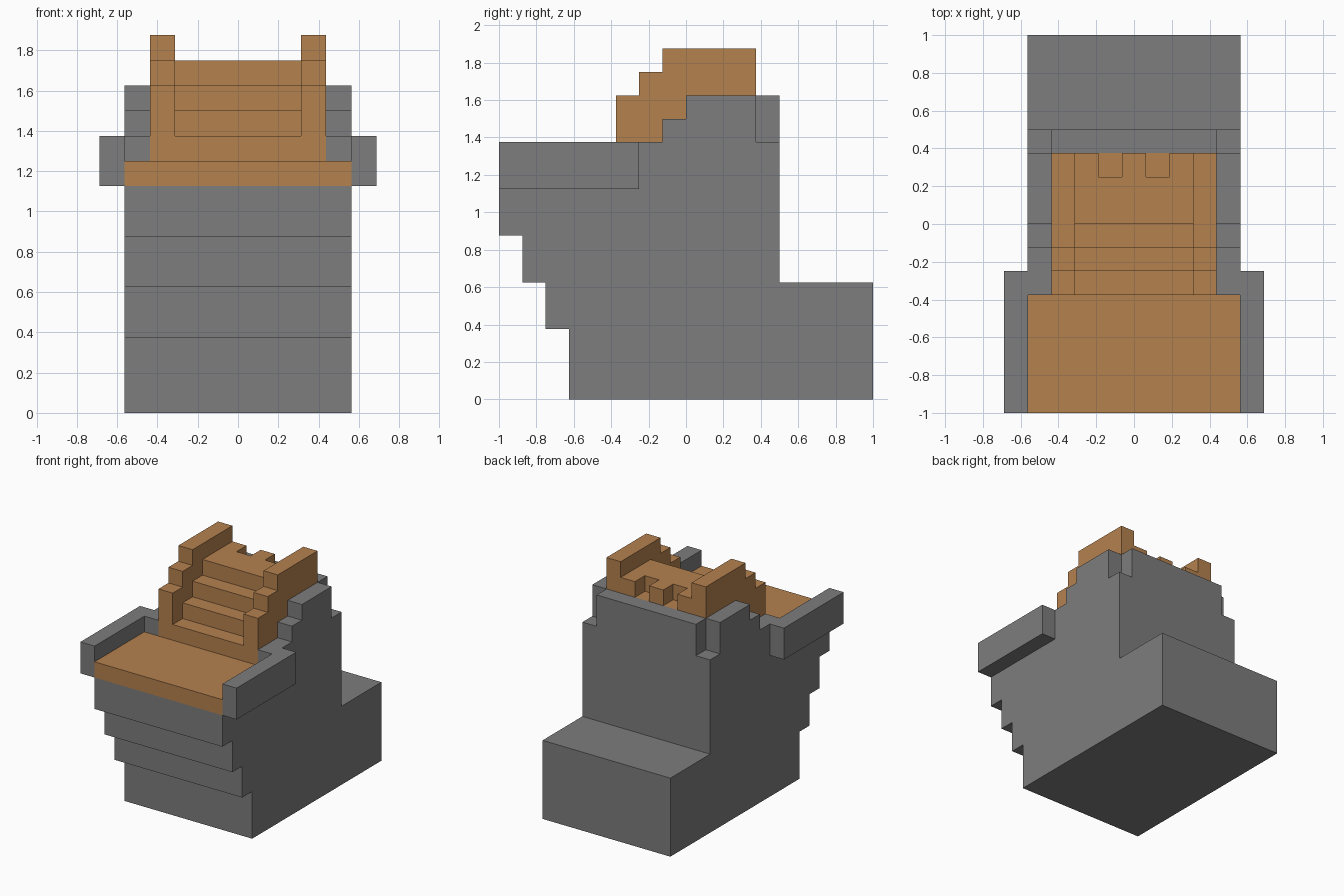
import bpy, bmesh

if "Cube" in bpy.data.objects:
    bpy.data.objects.remove(bpy.data.objects["Cube"])

U = 0.125  # one block


def material(name, rgb):
    m = bpy.data.materials.new(name)
    m.diffuse_color = (*rgb, 1)
    m.use_nodes = True
    m.node_tree.nodes["Principled BSDF"].inputs["Base Color"].default_value = m.diffuse_color
    return m


GREY = material("grey stone", (0.205, 0.205, 0.205))
WOOD = material("orange brown wood", (0.462, 0.220, 0.078))


def prism(name, x0, x1, profile, mat):
    """Extrude a (y, z) profile, given in blocks, from x0 to x1."""
    bm = bmesh.new()
    face = bm.faces.new([bm.verts.new((x0 * U, y * U, z * U)) for y, z in profile])
    ext = bmesh.ops.extrude_face_region(bm, geom=[face])["geom"]
    verts = [g for g in ext if isinstance(g, bmesh.types.BMVert)]
    bmesh.ops.translate(bm, verts=verts, vec=((x1 - x0) * U, 0, 0))
    bmesh.ops.recalc_face_normals(bm, faces=bm.faces)
    me = bpy.data.meshes.new(name)
    bm.to_mesh(me)
    bm.free()
    me.materials.append(mat)
    ob = bpy.data.objects.new(name, me)
    bpy.context.collection.objects.link(ob)
    return ob


def box(name, x0, x1, y0, y1, z0, z1, mat):
    return prism(name, x0, x1, [(y0, z0), (y1, z0), (y1, z1), (y0, z1)], mat)


# Main body: stepped front overhang and low rear block
prism("body", -4.5, 4.5, [
    (-5, 0), (8, 0), (8, 5), (4, 5), (4, 10), (-3, 10), (-3, 9), (-8, 9),
    (-8, 7), (-7, 7), (-7, 5), (-6, 5), (-6, 3), (-5, 3)], GREY)

# Flat front plate and the rear ledge
box("front_plate", -4.5, 4.5, -8, -3, 9, 10, WOOD)
box("back_ledge", -3.5, 3.5, 3, 4, 10, 13, GREY)

# Central staircase
prism("stairs", -2.5, 2.5, [
    (-3, 10), (2, 10), (2, 14), (0, 14), (0, 13), (-1, 13), (-1, 12),
    (-2, 12), (-2, 11), (-3, 11)], WOOD)

# Notched rear edge of the top step
box("rear_step", -2.5, 2.5, 2, 3, 10, 13, WOOD)
for x0, x1 in ((-2.5, -1.5), (-0.5, 0.5), (1.5, 2.5)):
    box("rear_tooth", x0, x1, 2, 3, 13, 14, WOOD)

# Mirrored side parts
for s, side in ((-1, "left"), (1, "right")):
    prism(side + "_inner_wall", s * 2.5, s * 3.5, [
        (-3, 10), (3, 10), (3, 15), (-1, 15), (-1, 14), (-2, 14), (-2, 13),
        (-3, 13)], WOOD)
    prism(side + "_outer_wall", s * 3.5, s * 4.5, [
        (-3, 10), (4, 10), (4, 11), (3, 11), (3, 13), (0, 13), (0, 12),
        (-1, 12), (-1, 11), (-3, 11)], GREY)
    box(side + "_arm_rail", s * 4.5, s * 5.5, -8, -2, 9, 11, GREY)
